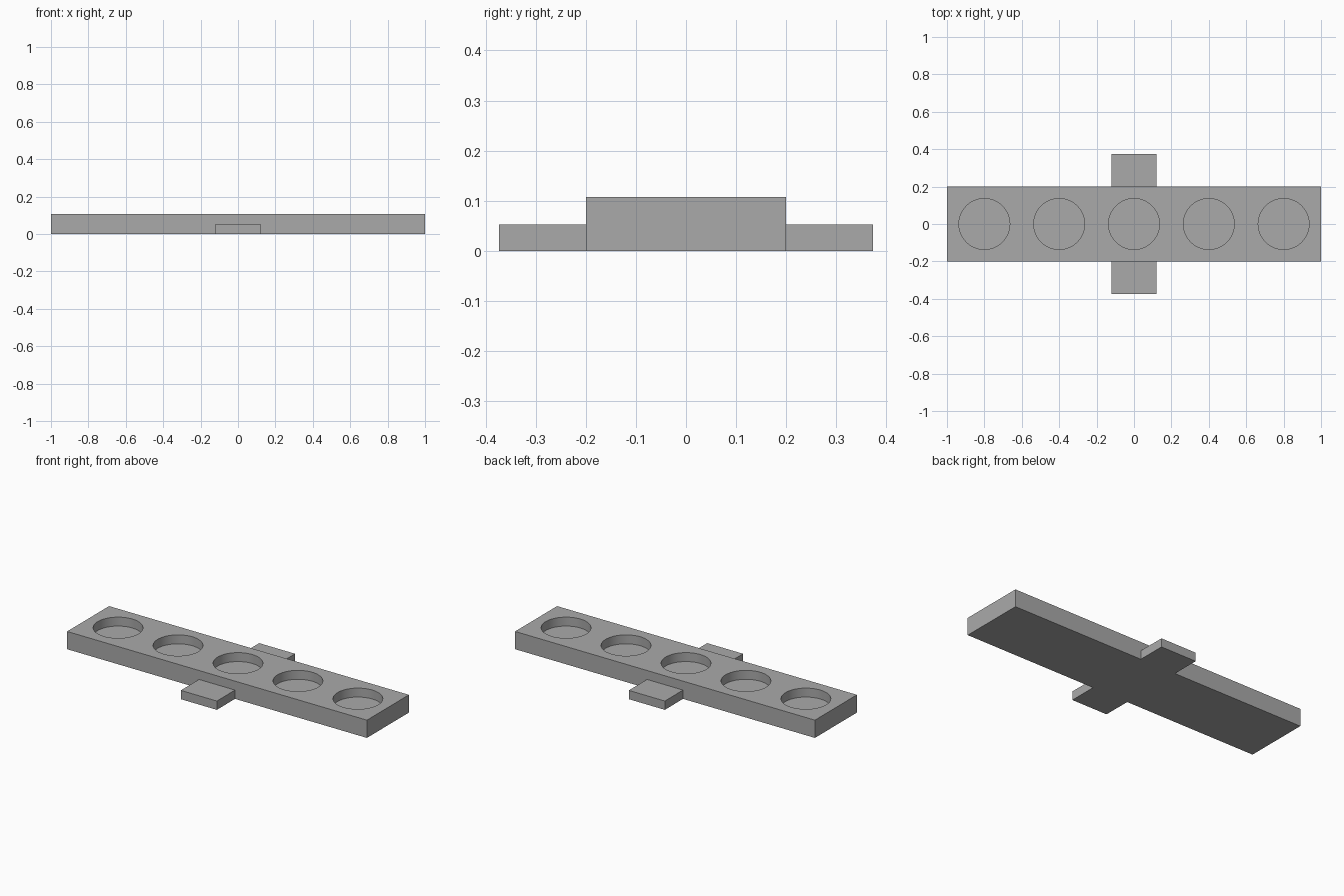
import bpy
import bmesh
from mathutils import Matrix, Vector

if "Cube" in bpy.data.objects:
    bpy.data.objects.remove(bpy.data.objects["Cube"], do_unlink=True)

LENGTH, WIDTH, HEIGHT = 2.0, 0.4, 0.107
TAB_WIDTH, TAB_REACH, TAB_HEIGHT = 0.24, 0.173, 0.053
POCKET_RADIUS, POCKET_FLOOR, POCKET_SPACING = 0.136, 0.053, 0.4

# Plain grey material
grey = bpy.data.materials.new("grey")
grey.use_nodes = True
colour = (0.4, 0.4, 0.4, 1.0)
grey.diffuse_color = colour
grey.node_tree.nodes["Principled BSDF"].inputs["Base Color"].default_value = colour


def add_object(name, bm):
    mesh = bpy.data.meshes.new(name)
    bm.to_mesh(mesh)
    bm.free()
    mesh.materials.append(grey)
    obj = bpy.data.objects.new(name, mesh)
    bpy.context.collection.objects.link(obj)
    return obj


def box(name, size, centre):
    bm = bmesh.new()
    matrix = Matrix.Translation(centre) @ Matrix.Diagonal(Vector(size).to_4d())
    bmesh.ops.create_cube(bm, size=1, matrix=matrix)
    return add_object(name, bm)


# Long bar
bar = box("bar", (LENGTH, WIDTH, HEIGHT), (0, 0, HEIGHT / 2))

# Row of five round blind pockets
bm = bmesh.new()
for i in range(-2, 3):
    bmesh.ops.create_cone(
        bm, cap_ends=True, segments=64, depth=HEIGHT,
        radius1=POCKET_RADIUS, radius2=POCKET_RADIUS,
        matrix=Matrix.Translation((i * POCKET_SPACING, 0, POCKET_FLOOR + HEIGHT / 2)))
cutter = add_object("pocket_cutter", bm)
cutter.hide_render = True

cut = bar.modifiers.new("pockets", "BOOLEAN")
cut.operation = "DIFFERENCE"
cut.solver = "EXACT"
cut.object = cutter
bpy.ops.object.select_all(action="DESELECT")
bpy.context.view_layer.objects.active = bar
bar.select_set(True)
bpy.ops.object.modifier_apply(modifier=cut.name)
bpy.data.objects.remove(cutter, do_unlink=True)
bpy.ops.object.shade_smooth_by_angle()

# Half-height side tabs
for name, side in (("front_tab", -1), ("back_tab", 1)):
    box(name, (TAB_WIDTH, TAB_REACH, TAB_HEIGHT),
        (0, side * (WIDTH + TAB_REACH) / 2, TAB_HEIGHT / 2))
